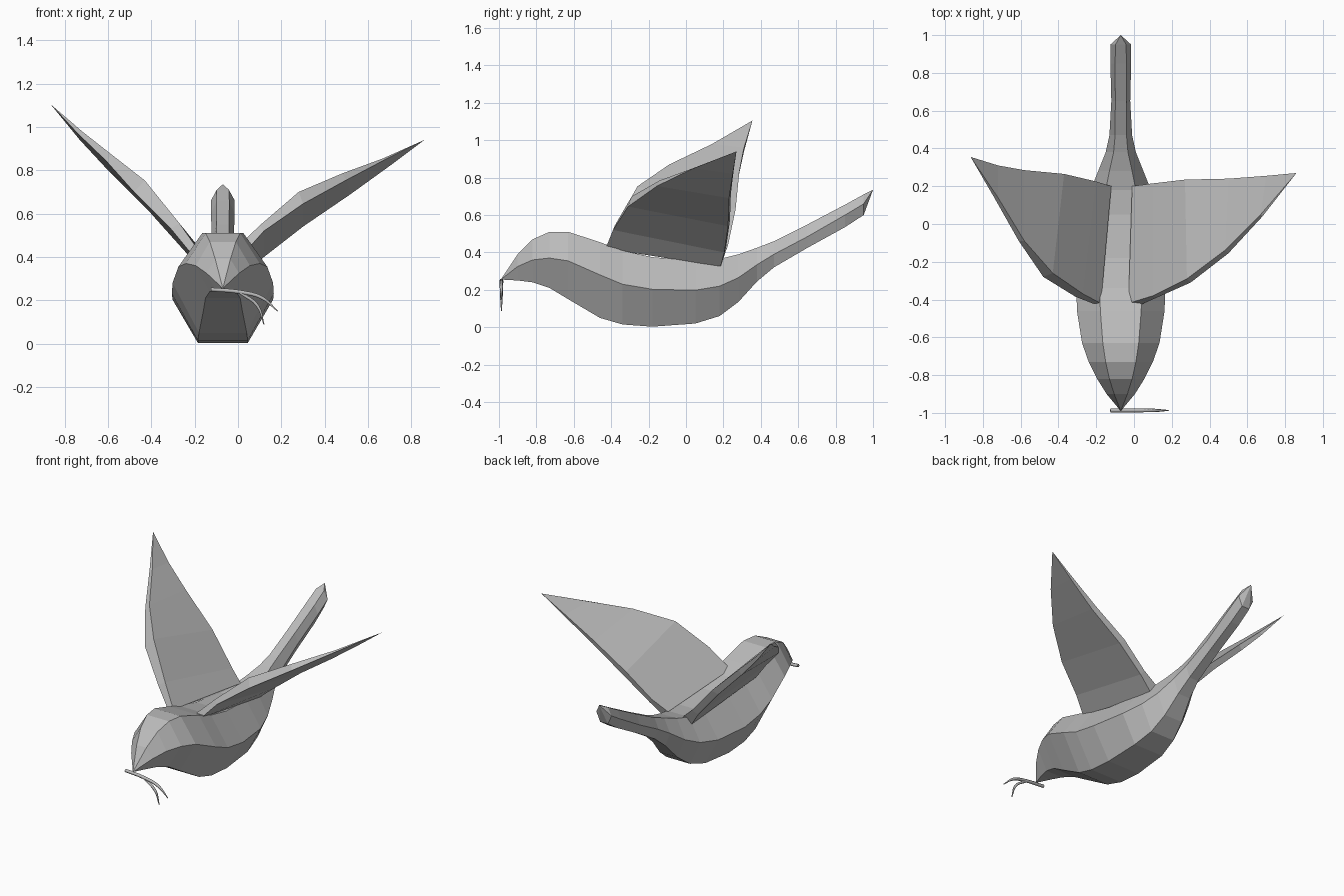
import bpy
from mathutils import Vector

cube = bpy.data.objects.get("Cube")
if cube:
    bpy.data.objects.remove(cube, do_unlink=True)

grey = bpy.data.materials.new("plain grey")
grey.use_nodes = True
grey.diffuse_color = (0.5, 0.5, 0.5, 1)
grey.node_tree.nodes["Principled BSDF"].inputs["Base Color"].default_value = (0.5, 0.5, 0.5, 1)


def loft(name, rings, start=None, end=None):
    """Skin equal rings of points; each end closes to a point or a flat cap."""
    n = len(rings[0])
    verts = [Vector(p) for ring in rings for p in ring]
    faces = []
    for r in range(len(rings) - 1):
        for k in range(n):
            a, b = r * n + k, r * n + (k + 1) % n
            faces.append((a, b, b + n, a + n))
    for tip, base in ((start, 0), (end, len(verts) - n)):
        ring = [base + k for k in range(n)]
        if tip is None:
            faces.append(ring)
        else:
            verts.append(Vector(tip))
            faces += [(ring[k], ring[(k + 1) % n], len(verts) - 1) for k in range(n)]
    mesh = bpy.data.meshes.new(name)
    mesh.from_pydata(verts, [], faces)
    mesh.materials.append(grey)
    obj = bpy.data.objects.new(name, mesh)
    bpy.context.collection.objects.link(obj)
    # consistent outward normals
    import bmesh
    bm = bmesh.new()
    bm.from_mesh(mesh)
    bmesh.ops.recalc_face_normals(bm, faces=bm.faces)
    bm.to_mesh(mesh)
    bm.free()
    return obj


# Body and tail: six-sided sections
# y, top z, side z, bottom z, top half width, side half width, bottom half width
CX = -0.07
sections = [
    (-.90, .39, .325, .25, .035, .075, .035),
    (-.82, .47, .36, .24, .06, .125, .06),
    (-.73, .51, .37, .21, .08, .17, .08),
    (-.63, .51, .355, .15, .095, .205, .09),
    (-.46, .455, .28, .05, .108, .232, .11),
    (-.34, .41, .23, .015, .112, .235, .115),
    (-.18, .375, .203, .003, .11, .232, .115),
    (.05, .355, .198, .02, .095, .20, .105),
    (.18, .365, .22, .06, .08, .16, .085),
    (.28, .39, .265, .135, .06, .12, .065),
    (.38, .425, .335, .245, .038, .08, .045),
    (.47, .46, .39, .32, .03, .06, .034),
    (.65, .55, .485, .425, .029, .05, .03),
    (.85, .655, .60, .535, .03, .055, .03),
    (.95, .71, .66, .60, .028, .055, .028),
]
rings = []
for y, zt, zs, zb, wt, ws, wb in sections:
    rings.append([(CX - wt, y, zt), (CX + wt, y, zt), (CX + ws, y, zs),
                  (CX + wb, y, zb), (CX - wb, y, zb), (CX - ws, y, zs)])
loft("body", rings, start=(CX, -.99, .255), end=(CX, 1, .735))


# Wings: upper front, lower front, lower rear and upper rear edges meet at the tip
def wing(name, upper_front, lower_front, lower_rear, upper_rear, tip):
    loft(name, list(zip(upper_front, lower_front, lower_rear, upper_rear)), end=tip)


wing("left_wing",
     [(-.03, -.42, .42), (.10, -.38, .545), (.28, -.29, .70), (.48, -.14, .785), (.67, .05, .855)],
     [(.03, -.43, .42), (.12, -.39, .52), (.30, -.31, .645), (.50, -.155, .755), (.68, .04, .85)],
     [(.03, .185, .325), (.12, .205, .40), (.30, .225, .54), (.52, .23, .69), (.70, .25, .82)],
     [(-.01, .20, .37), (.10, .215, .43), (.27, .235, .57), (.50, .24, .715), (.70, .255, .84)],
     (.86, .27, .94))
wing("right_wing",
     [(-.175, -.42, .42), (-.27, -.37, .555), (-.43, -.26, .753), (-.58, -.09, .87), (-.72, .14, .98)],
     [(-.22, -.42, .42), (-.31, -.385, .53), (-.48, -.28, .70), (-.61, -.09, .845), (-.74, .14, .97)],
     [(-.17, .185, .325), (-.24, .215, .42), (-.41, .25, .61), (-.60, .28, .80), (-.73, .31, .94)],
     [(-.12, .20, .37), (-.20, .225, .44), (-.37, .265, .63), (-.58, .285, .83), (-.72, .31, .96)],
     (-.865, .355, 1.105))


# Twig held in the beak: tapered bent stems
def stem(name, points, radii):
    curve = bpy.data.curves.new(name, "CURVE")
    curve.dimensions = "3D"
    curve.bevel_depth = 0.01
    curve.bevel_resolution = 1
    curve.resolution_u = 4
    curve.use_fill_caps = True
    spline = curve.splines.new("BEZIER")
    spline.bezier_points.add(len(points) - 1)
    for bp, (x, z), r in zip(spline.bezier_points, points, radii):
        bp.co = (x, -.987, z)
        bp.radius = r
        bp.handle_left_type = bp.handle_right_type = "AUTO"
    curve.materials.append(grey)
    bpy.context.collection.objects.link(bpy.data.objects.new(name, curve))


stem("twig_main", [(-.125, .25), (.01, .238), (.11, .212), (.183, .15)], (1, 1, .9, .25))
stem("twig_branch", [(.01, .235), (.09, .175), (.12, .088)], (.8, .8, .25))
